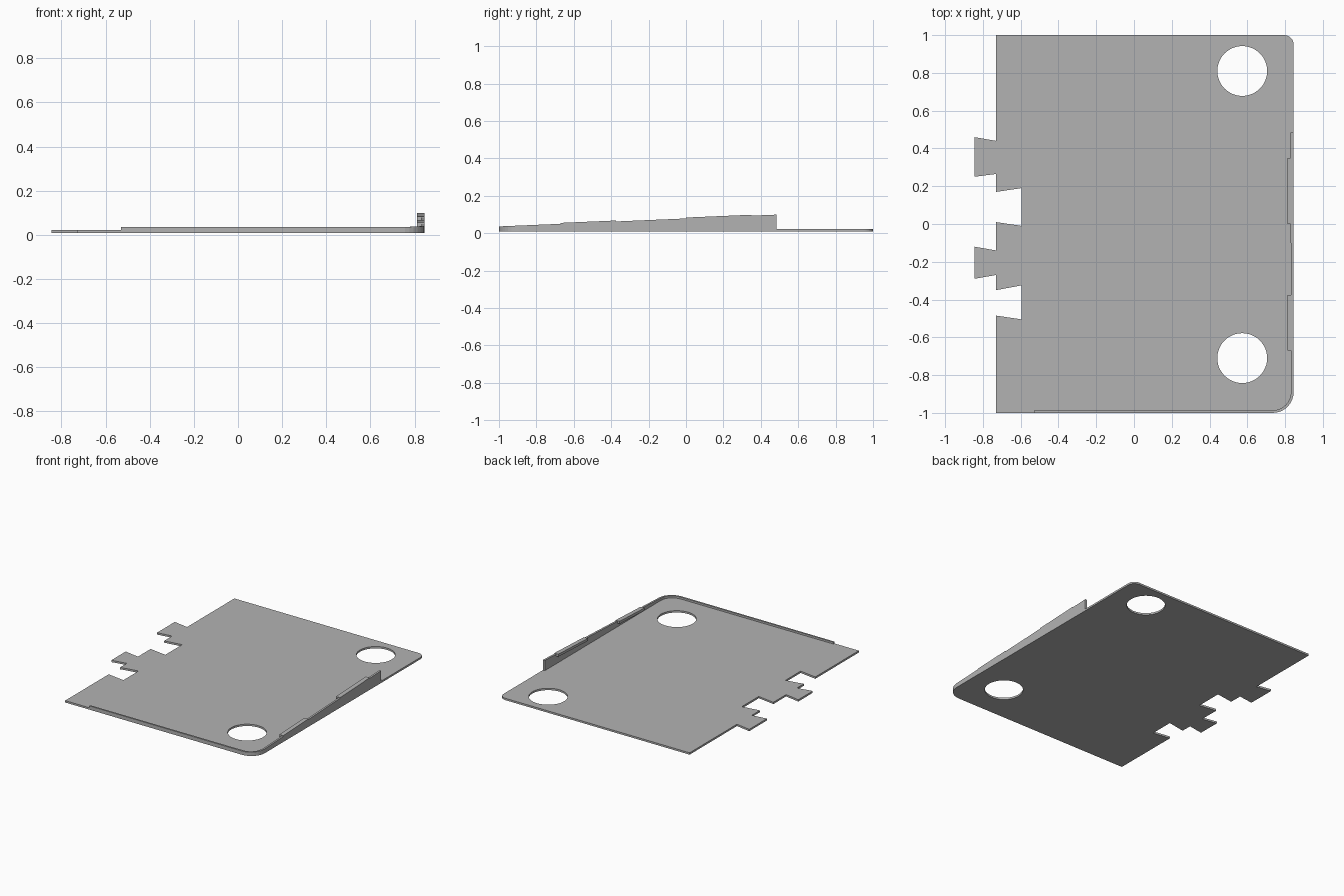
import bpy, bmesh, math, random
from mathutils import Vector

random.seed(4)
cube = bpy.data.objects.get("Cube")
if cube:
    bpy.data.objects.remove(cube)

grey = bpy.data.materials.new("stone grey")
grey.use_nodes = True
grey.diffuse_color = (0.45, 0.45, 0.45, 1)
grey.node_tree.nodes["Principled BSDF"].inputs["Base Color"].default_value = (0.45, 0.45, 0.45, 1)

EDGE = 0.845      # right edge of the tile
PLATE_LOW, PLATE_TOP = 0.008, 0.022


def finish(name, bm):
    bmesh.ops.recalc_face_normals(bm, faces=bm.faces)
    mesh = bpy.data.meshes.new(name)
    bm.to_mesh(mesh)
    bm.free()
    mesh.materials.append(grey)
    obj = bpy.data.objects.new(name, mesh)
    bpy.context.collection.objects.link(obj)
    return obj


def add_prism(bm, low, high, z0, z1):
    """Closed solid between two outlines with the same number of points."""
    a = [bm.verts.new((x, y, z0)) for x, y in low]
    b = [bm.verts.new((x, y, z1)) for x, y in high]
    bm.faces.new(a)
    bm.faces.new(b)
    for i in range(len(a)):
        j = (i + 1) % len(a)
        bm.faces.new((a[i], a[j], b[j], b[i]))


def cut(obj, cutter, operation):
    mod = obj.modifiers.new("cut", 'BOOLEAN')
    mod.operation, mod.solver, mod.object = operation, 'EXACT', cutter
    bpy.context.view_layer.objects.active = obj
    bpy.ops.object.modifier_apply(modifier=mod.name)


def arc(cx, cy, r, start, steps=8):
    angles = [math.radians(start + 90 * i / steps) for i in range(steps + 1)]
    return [(cx + r * math.cos(a), cy + r * math.sin(a)) for a in angles]


def rect(x0, x1, y0, y1):
    return [(x0, y0), (x1, y0), (x1, y1), (x0, y1)]


# Tile outline: dovetail tabs and sockets on the left, round corners on the right
joints = [(-.73, 1), (-.73, .44), (-EDGE, .46), (-EDGE, .25), (-.73, .265), (-.73, .17),
          (-.595, .19), (-.595, -.01), (-.73, .01), (-.73, -.14), (-EDGE, -.12),
          (-EDGE, -.29), (-.73, -.27), (-.73, -.35), (-.595, -.325), (-.595, -.505),
          (-.73, -.485), (-.73, -1)]
front_corner = arc(EDGE - .11, -.89, .11, -90)
outline = joints + front_corner + arc(EDGE - .05, .95, .05, 0)

bm = bmesh.new()
add_prism(bm, outline, outline, PLATE_LOW, PLATE_TOP)
plate = finish("base_plate", bm)

# Helpers for trimming
bm = bmesh.new()
add_prism(bm, outline, outline, -.1, .1)
trim = finish("outline_trim", bm)
bm = bmesh.new()
for cy in (.81, -.71):
    ring = [(.573 + .132 * math.cos(t * math.tau / 48), cy + .132 * math.sin(t * math.tau / 48))
            for t in range(48)]
    add_prism(bm, ring, ring, -.2, .2)
holes = finish("hole_cutter", bm)


def inset(poly, d):
    cx = sum(p[0] for p in poly) / len(poly)
    cy = sum(p[1] for p in poly) / len(poly)

    def pull(v, c):
        return v - math.copysign(min(d, abs(v - c) * .4), v - c)
    return [(pull(x, cx), pull(y, cy)) for x, y in poly]


def add_stone(bm, poly, chamfer=.011, low=0.0):
    add_prism(bm, inset(poly, chamfer), inset(poly, .002), low, PLATE_LOW + .003)


def clip(poly, mid, normal):
    """Keep the side of a convex outline that lies behind a line."""
    out = []
    for i, p in enumerate(poly):
        q = poly[(i + 1) % len(poly)]
        dp = (Vector(p) - mid).dot(normal)
        dq = (Vector(q) - mid).dot(normal)
        if dp <= 0:
            out.append(p)
        if dp * dq < 0:
            out.append(tuple(Vector(p).lerp(Vector(q), dp / (dp - dq))))
    return out


def cobbles(bm, x0, x1, y0, y1, size):
    nx, ny = round((x1 - x0) / size), round((y1 - y0) / size)
    seeds = [Vector((x0 + (i + .5 + random.uniform(-.35, .35)) * (x1 - x0) / nx,
                     y0 + (j + .5 + random.uniform(-.35, .35)) * (y1 - y0) / ny))
             for i in range(nx) for j in range(ny)]
    for s in seeds:
        cell = rect(x0, x1, y0, y1)
        for t in seeds:
            if t is not s and (t - s).length < size * 4:
                cell = clip(cell, (s + t) / 2, t - s)
        if len(cell) > 2:
            add_stone(bm, cell, .013, random.uniform(0, .002))


# Paved underside: kerbs, two cobble bands and staggered bricks
bm = bmesh.new()
inner = EDGE - .05
for y0, y1 in ((.94, 1), (-1, -.94)):
    add_stone(bm, rect(-.8, EDGE + .05, y0, y1))
add_stone(bm, rect(inner, EDGE, -.94, .94))
cobbles(bm, -.76, inner, .55, .94, .08)
cobbles(bm, -.76, inner, -.94, -.6, .08)
courses = 12
depth = (inner + .88) / courses
for c in range(courses):
    x = -.88 + c * depth
    y = -.6
    step = .09 if c % 2 else .17
    while y < .54:
        top = y + step
        if top > .5:
            top = .55
        add_stone(bm, rect(x, x + depth, y, top), .012, random.uniform(0, .002))
        y = top
        step = random.uniform(.15, .2)
paving = finish("underside_paving", bm)

cut(paving, trim, 'INTERSECT')
for part in (plate, paving):
    cut(part, holes, 'DIFFERENCE')
for helper in (trim, holes):
    bpy.data.objects.remove(helper)


# Rising edge wall: low lip along the front, round the corner, then up the right side
def wall_height(y):
    return .036 + (y + 1) * .0425


path = [(-.53, -1)] + front_corner + [(EDGE, .485)]
inside = [(-.53, -.988)] + arc(EDGE - .11, -.89, .096, -90) + [(EDGE - .016, .485)]
bm = bmesh.new()
rings = []
for (ox, oy), (ix, iy) in zip(path, inside):
    h = wall_height(oy)
    rings.append([bm.verts.new(v) for v in
                  ((ox, oy, PLATE_LOW), (ox, oy, h), (ix, iy, h), (ix, iy, PLATE_LOW + .002))])
for a, b in zip(rings, rings[1:]):
    for i in range(4):
        j = (i + 1) % 4
        bm.faces.new((a[i], a[j], b[j], b[i]))
bm.faces.new(rings[0])
bm.faces.new(rings[-1])
finish("edge_wall", bm)

# Capstones projecting inward from the top of the wall
for name, y0, y1 in (("front_capstone", -.67, -.375), ("back_capstone", 0, .35)):
    bm = bmesh.new()
    bmesh.ops.create_cube(bm, size=1)
    for v in bm.verts:
        y = y0 if v.co.y < 0 else y1
        v.co = (EDGE if v.co.x > 0 else EDGE - .033, y,
                wall_height(y) + (.005 if v.co.z > 0 else -.014))
    finish(name, bm)
